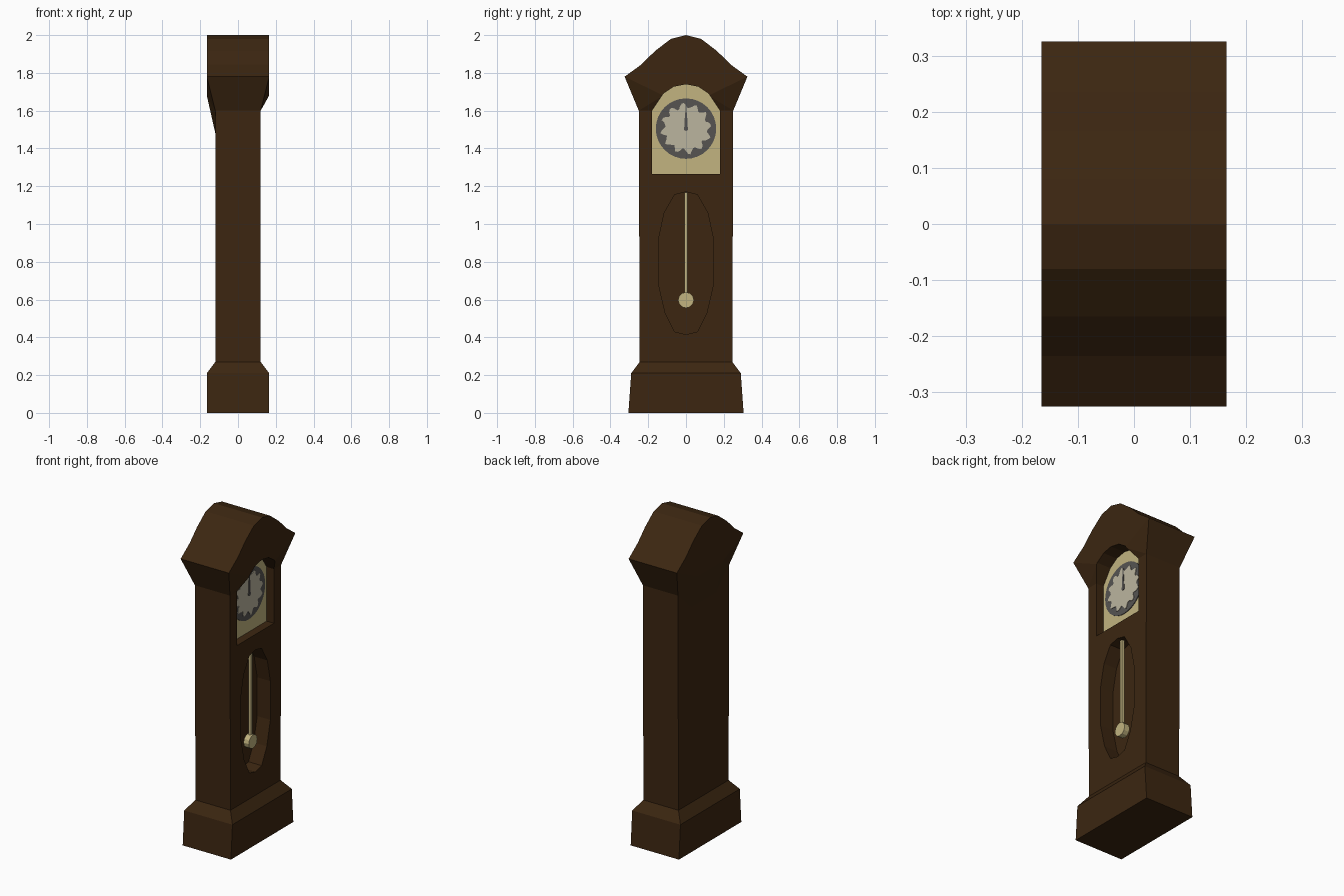
import bpy, bmesh, math, random

if "Cube" in bpy.data.objects:
    bpy.data.objects.remove(bpy.data.objects["Cube"])

random.seed(4)


def material(name, r, g, b):
    m = bpy.data.materials.new(name)
    m.diffuse_color = (r, g, b, 1)
    m.use_nodes = True
    m.node_tree.nodes["Principled BSDF"].inputs["Base Color"].default_value = m.diffuse_color
    return m


wood = material("dark wood", 0.045, 0.0195, 0.0055)
brass = material("pale brass", 0.54, 0.455, 0.215)
grey = material("dial grey", 0.093, 0.088, 0.083)
ivory = material("dial ivory", 0.50, 0.46, 0.345)


def make(name, bm, mat):
    bmesh.ops.recalc_face_normals(bm, faces=bm.faces)
    me = bpy.data.meshes.new(name)
    bm.to_mesh(me)
    bm.free()
    me.materials.append(mat)
    ob = bpy.data.objects.new(name, me)
    bpy.context.collection.objects.link(ob)
    return ob


def prism(name, pts, x0, x1, mat):
    """Extrude a (y, z) outline along x."""
    bm = bmesh.new()
    a = [bm.verts.new((x0, y, z)) for y, z in pts]
    b = [bm.verts.new((x1, y, z)) for y, z in pts]
    bm.faces.new(a)
    bm.faces.new(b)
    for i in range(len(pts)):
        j = (i + 1) % len(pts)
        bm.faces.new((a[i], a[j], b[j], b[i]))
    return make(name, bm, mat)


def mirrored(half):
    """Close a right-hand outline (bottom to top) by mirroring it in y."""
    return half + [(-y, z) for y, z in reversed(half) if y > 0]


def circle(r, cz, n, wobble=lambda a: 0):
    return [((r + wobble(a)) * math.cos(a), cz + (r + wobble(a)) * math.sin(a))
            for a in (2 * math.pi * i / n for i in range(n))]


# Case: plinth, trunk and hood as one closed shell
bm = bmesh.new()
V = lambda x, y, z: bm.verts.new((x, y, z))
F = lambda *vs: bm.faces.new(vs)
rings = []
for z, hx, hy in [(0, .165, .305), (.21, .165, .29), (.27, .12, .245), (1.6, .12, .25)]:
    rings.append([V(hx, -hy, z), V(hx, hy, z), V(-hx, hy, z), V(-hx, -hy, z)])
F(*rings[0])
back_l, back_r = V(-.12, -.12, 1.48), V(-.12, .12, 1.48)
for k in range(3):
    lo, hi = rings[k], rings[k + 1]
    for i in range(4):
        j = (i + 1) % 4
        if k == 2 and i == 2:      # trunk back dips below the hood
            F(lo[2], lo[3], hi[3], back_l, back_r, hi[2])
        else:
            F(lo[i], lo[j], hi[j], hi[i])
# Hood roof profile
roof = [(.325, 1.78), (.235, 1.845), (.165, 1.915), (.08, 1.98), (0, 2.0)]
roof = mirrored(roof)
front = [V(.165, y, z) for y, z in roof]
back = [V(-.165, y, z) for y, z in roof]
for i in range(len(roof) - 1):
    F(front[i], front[i + 1], back[i + 1], back[i])
top = rings[3]
F(top[1], top[2], back[0], front[0])
F(top[0], top[3], back[-1], front[-1])
# Front overhang
fl, fr = V(.165, -.12, 1.68), V(.165, .12, 1.68)
F(*front, fl, fr)
F(top[0], top[1], fr, fl)
F(top[1], front[0], fr)
F(top[0], fl, front[-1])
# Back overhang
bl, br = V(-.165, -.12, 1.68), V(-.165, .12, 1.68)
F(*back, bl, br)
F(back_l, back_r, br, bl)
F(top[2], back_r, br)
F(top[2], br, back[0])
F(top[3], bl, back_l)
F(top[3], back[-1], bl)
case = make("clock_case", bm, wood)

# Recesses for the dial and the pendulum
arch = mirrored([(.18, 1.265), (.18, 1.6), (.12, 1.69), (.065, 1.727), (0, 1.74)])
window = mirrored([(0, .415), (.06, .43), (.11, .53), (.145, .68), (.145, .92),
                   (.115, 1.06), (.06, 1.155), (0, 1.17)])
for name, pts, depth in (("dial_cutter", arch, .065), ("pendulum_cutter", window, .03)):
    cutter = prism(name, pts, depth, .3, wood)
    cutter.hide_render = True
    mod = case.modifiers.new(name, "BOOLEAN")
    mod.operation = "DIFFERENCE"
    mod.solver = "EXACT"
    mod.object = cutter
    bpy.context.view_layer.objects.active = case
    bpy.ops.object.modifier_apply(modifier=mod.name)
    bpy.data.objects.remove(cutter)

# Dial: brass plate, grey chapter ring, ivory centre with ragged edge
CZ = 1.505
prism("dial_plate", arch, .064, .070, brass)
prism("dial_ring", circle(.16, CZ, 32), .069, .074, grey)
ragged = lambda a: .014 * math.sin(12 * a) + random.uniform(-.004, .004)
prism("dial_centre", circle(.122, CZ, 72, ragged), .073, .077, ivory)

# Hands at twelve and hub
for name, w, length in (("minute_hand", .005, .125), ("hour_hand", .009, .085)):
    prism(name, [(-w, CZ), (w, CZ), (w * .6, CZ + length), (-w * .6, CZ + length)],
          .076, .080, grey)
prism("hand_hub", circle(.012, CZ, 10), .076, .081, grey)

# Pendulum
prism("pendulum_rod", [(-.008, .6), (.008, .6), (.008, 1.168), (-.008, 1.168)],
      .077, .093, brass)
prism("pendulum_bob", circle(.042, .597, 12), .067, .103, brass)
